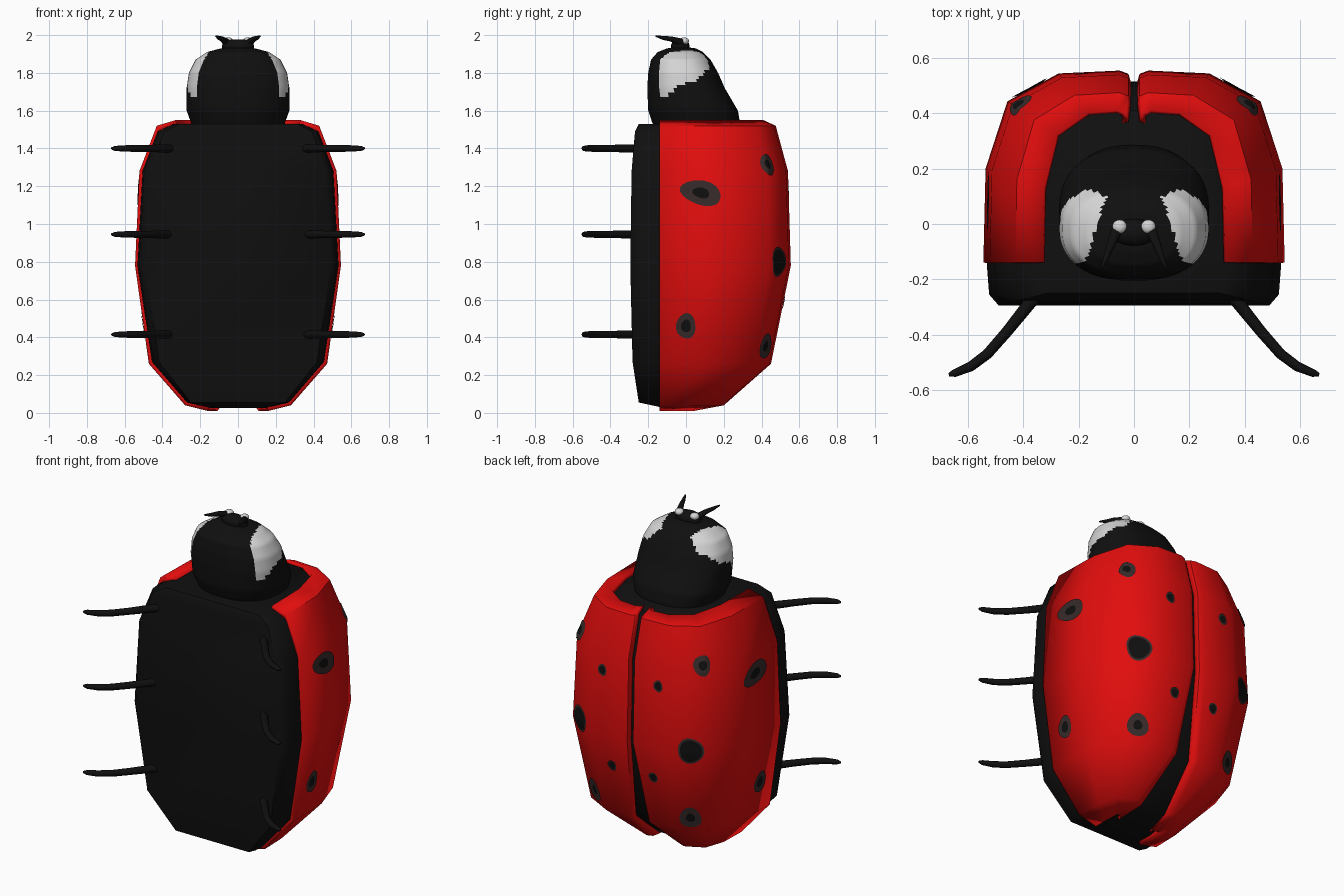
import bpy, bmesh, math
from mathutils import Vector
from mathutils.bvhtree import BVHTree

if "Cube" in bpy.data.objects:
    bpy.data.objects.remove(bpy.data.objects["Cube"])


def material(name, r, g, b):
    m = bpy.data.materials.new(name)
    m.diffuse_color = (r, g, b, 1)
    m.use_nodes = True
    m.node_tree.nodes["Principled BSDF"].inputs["Base Color"].default_value = m.diffuse_color
    return m


BLACK = material("black", 0.005, 0.005, 0.005)
RED = material("red", 0.76, 0.004, 0.004)
GREY = material("dark_grey", 0.04, 0.024, 0.024)
WHITE = material("white", 0.66, 0.66, 0.66)


def make(name, verts, faces, mats, angle=40, closed=True):
    me = bpy.data.meshes.new(name)
    me.from_pydata([tuple(v) for v in verts], [], faces)
    if closed:
        bm = bmesh.new()
        bm.from_mesh(me)
        bmesh.ops.recalc_face_normals(bm, faces=bm.faces)
        bm.to_mesh(me)
        bm.free()
    for m in mats:
        me.materials.append(m)
    ob = bpy.data.objects.new(name, me)
    bpy.context.collection.objects.link(ob)
    bpy.ops.object.select_all(action='DESELECT')
    ob.select_set(True)
    bpy.context.view_layer.objects.active = ob
    bpy.ops.object.shade_smooth_by_angle(angle=math.radians(angle))
    return ob


def loft(rings):
    """Skin closed rings of equal length and cap both ends."""
    n = len(rings[0])
    verts = [p for r in rings for p in r]
    faces = [(i * n + j, i * n + (j + 1) % n, (i + 1) * n + (j + 1) % n, (i + 1) * n + j)
             for i in range(len(rings) - 1) for j in range(n)]
    faces += [tuple(range(n)), tuple(range(len(verts) - n, len(verts)))]
    return verts, faces


def lerp_table(table, t):
    """Piecewise linear lookup in (key, value) pairs."""
    for (a, va), (b, vb) in zip(table, table[1:]):
        if t <= b:
            return va + (vb - va) * max(0, (t - a) / (b - a))
    return table[-1][1]


# Body: flat belly in front, rounded back tucked inside the wings
SIDE_FX = (1.0, 0.985, 0.84, 0.5)
SIDE_FY = (0.0, 0.49, 0.84, 0.985)
rings = []
for z, w, yf, yb in ((0.025, 0.15, -0.11, 0.02), (0.055, 0.27, -0.25, 0.15),
                     (0.27, 0.455, -0.283, 0.40), (0.78, 0.532, -0.295, 0.515),
                     (1.28, 0.505, -0.288, 0.50), (1.49, 0.425, -0.27, 0.44),
                     (1.53, 0.34, -0.25, 0.41)):
    ym = max(-0.15, yf + 0.07)
    half = [(w * 0.92, yf), (w * 0.985, yf + 0.04), (w, ym)]
    half += [(w * fx * 0.95, ym + (yb - ym) * fy) for fx, fy in zip(SIDE_FX[1:], SIDE_FY[1:])]
    ring = [(x, y, z) for x, y in half] + [(0, yb, z)]
    ring += [(-x, y, z) for x, y in reversed(half)]
    rings.append(ring)
make("body", *loft(rings), [BLACK], 50)

# Wing cases: (height, half width, back depth, seam offset)
WING = ((1.55, 0.33, 0.41, 0.02), (1.52, 0.43, 0.475, 0.012), (1.28, 0.522, 0.54, 0.012),
        (0.78, 0.545, 0.555, 0.012), (0.26, 0.472, 0.45, 0.05), (0.04, 0.28, 0.20, 0.085),
        (0.01, 0.16, 0.04, 0.11))
# Spots: (x, y, z, half width, half height, core share)
SPOTS = (("side_spot", 0.53, 0.08, 1.165, 0.11, 0.065, 0.42),
         ("shoulder_spot", 0.41, 0.42, 1.31, 0.053, 0.06, 0.45),
         ("centre_spot", 0.37, 0.48, 0.80, 0.074, 0.08, 0.85),
         ("low_side_spot", 0.50, 0.0, 0.46, 0.052, 0.068, 0.5),
         ("low_back_spot", 0.33, 0.43, 0.35, 0.062, 0.068, 0.42),
         ("upper_seam_spot", 0.19, 0.55, 1.17, 0.03, 0.036, 0.7),
         ("lower_seam_spot", 0.14, 0.53, 0.585, 0.03, 0.034, 0.75))
for s, side in ((1, "right"), (-1, "left")):
    verts = []
    for z, w, yb, seam in WING:
        y0 = min(-0.14, yb - 0.12)
        d = yb - y0
        row = [(max(w * fx, seam + 0.045), y0 + d * fy) for fx, fy in zip(SIDE_FX, SIDE_FY)]
        row += [(seam + 0.04, yb), (seam + 0.008, yb - 0.012), (seam, yb - 0.04)]
        verts += [(s * x, y, z) for x, y in row]
    n = 7
    faces = []
    for i in range(len(WING) - 1):
        for j in range(n - 1):
            f = (i * n + j, i * n + j + 1, (i + 1) * n + j + 1, (i + 1) * n + j)
            faces.append(f[::-1] if s > 0 else f)
    # keep the shell facing outward
    a, b, c = (Vector(verts[k]) for k in faces[2 * (n - 1)][:3])
    if (b - a).cross(c - a).x * s < 0:
        faces = [f[::-1] for f in faces]
    tree = BVHTree.FromPolygons([Vector(v) for v in verts], faces)
    wing = make(side + "_wing_case", verts, faces, [RED], 50, closed=False)
    sol = wing.modifiers.new("thickness", 'SOLIDIFY')
    sol.thickness = 0.03
    sol.offset = -1

    # Spots laid on the shell, dark core inside a grey ring
    for name, x, y, z, rw, rh, core in SPOTS:
        p, nrm, _, _ = tree.find_nearest(Vector((s * x, y, z)))
        across = Vector((0, 0, 1)).cross(nrm).normalized()
        up = nrm.cross(across)
        tilt = -0.25 * s if name == "side_spot" else 0
        shares = (core * 0.5, core, core + 0.01, (core + 1) / 2, 1.0)
        m, sv = 20, []

        def drop(q):
            hit, hn, _, _ = tree.find_nearest(q)
            return hit + hn * 0.006
        for k in shares:
            for i in range(m):
                t = 2 * math.pi * i / m
                wob = 1 + 0.05 * math.sin(3 * t + z * 9)
                u, v = k * rw * math.cos(t) * wob, k * rh * math.sin(t) * wob
                u, v = (u * math.cos(tilt) - v * math.sin(tilt),
                        u * math.sin(tilt) + v * math.cos(tilt))
                sv.append(drop(p + across * u + up * v))
        sv.append(drop(p))
        sf = [(len(sv) - 1, i, (i + 1) % m) for i in range(m)]
        sf += [(r * m + i, (r + 1) * m + i, (r + 1) * m + (i + 1) % m, r * m + (i + 1) % m)
               for r in range(len(shares) - 1) for i in range(m)]
        spot = make(side + "_" + name, sv, sf, [BLACK, GREY], 50, closed=False)
        for f in spot.data.polygons:
            f.material_index = 1 if f.index >= 2 * m else 0

# Head: rounded loft (height, half width, front, back)
HEAD = ((1.50, 0.24, -0.16, 0.28), (1.54, 0.25, -0.18, 0.285), (1.60, 0.272, -0.20, 0.275),
        (1.72, 0.272, -0.205, 0.205), (1.80, 0.26, -0.20, 0.17), (1.87, 0.225, -0.185, 0.13),
        (1.91, 0.165, -0.15, 0.09), (1.93, 0.09, -0.10, 0.05), (1.935, 0.03, -0.05, 0.01))
rings, N, STEPS = [], 72, 5
for a, b in zip(HEAD, HEAD[1:]):
    for k in range(STEPS):
        z, w, yf, yb = (p + (q - p) * k / STEPS for p, q in zip(a, b))
        ring = []
        for i in range(N):
            t = 2 * math.pi * i / N
            c, sn = math.cos(t), math.sin(t)
            e = 2 / 2.4
            ring.append((w * math.copysign(abs(c) ** e, c),
                         (yf + yb) / 2 + (yb - yf) / 2 * math.copysign(abs(sn) ** e, sn), z))
        rings.append(ring)
head = make("head", *loft(rings), [BLACK, WHITE], 60)
# Pale cheek patches
LOWER = ((-0.14, 1.68), (-0.08, 1.685), (-0.04, 1.73), (0.05, 1.76), (0.13, 1.83))
INNER = ((-0.14, 0.175), (-0.05, 0.15), (0.06, 0.115), (0.10, 0.10), (0.13, 0.17))
for f in head.data.polygons:
    x, y, z = f.center
    if -0.14 < y < 0.125 and z > lerp_table(LOWER, y) and abs(x) > lerp_table(INNER, y):
        f.material_index = 1


def tube(name, path, radii, mat, sides=10):
    """Tapered limb along a path."""
    pts = [Vector(p) for p in path]
    rings = []
    for i, p in enumerate(pts):
        d = (pts[min(i + 1, len(pts) - 1)] - pts[max(i - 1, 0)]).normalized()
        a = d.cross(Vector((0, 0, 1))).normalized()
        b = a.cross(d)
        rings.append([p + (a * math.cos(2 * math.pi * k / sides)
                           + b * math.sin(2 * math.pi * k / sides)) * radii[i]
                      for k in range(sides)])
    return make(name, *loft(rings), [mat], 60)


def ball(name, loc, scale, mat):
    rings = []
    for i in range(1, 9):
        t = math.pi * i / 9
        rings.append([Vector(loc) + Vector((scale[0] * math.sin(t) * math.cos(k * math.pi / 8),
                                            scale[1] * math.sin(t) * math.sin(k * math.pi / 8),
                                            scale[2] * math.cos(t))) for k in range(16)])
    return make(name, *loft(rings), [mat], 60)


# Antenna base, antennae, pale nubs and legs
ball("antenna_base", (0, -0.03, 1.94), (0.085, 0.05, 0.04), BLACK)
for s, side in ((1, "right"), (-1, "left")):
    tube(side + "_antenna",
         [(s * x, y, z) for x, y, z in ((0.05, -0.01, 1.93), (0.065, -0.03, 1.965),
                                        (0.085, -0.08, 1.98), (0.10, -0.12, 1.985),
                                        (0.117, -0.16, 1.995))],
         (0.022, 0.02, 0.014, 0.011, 0.004), BLACK)
    ball(side + "_antenna_nub", (s * 0.052, -0.01, 1.968), (0.027, 0.026, 0.02), WHITE)
    for z, pos in ((1.40, "upper"), (0.945, "middle"), (0.415, "lower")):
        tube(side + "_" + pos + "_leg",
             [(s * x, y, z + dz) for x, y, dz in ((0.33, -0.23, -0.004), (0.38, -0.29, 0),
                                                  (0.46, -0.39, 0), (0.53, -0.47, 0),
                                                  (0.59, -0.515, 0), (0.65, -0.54, 0),
                                                  (0.67, -0.545, 0))],
             (0.022, 0.023, 0.02, 0.019, 0.018, 0.014, 0.006), BLACK)
